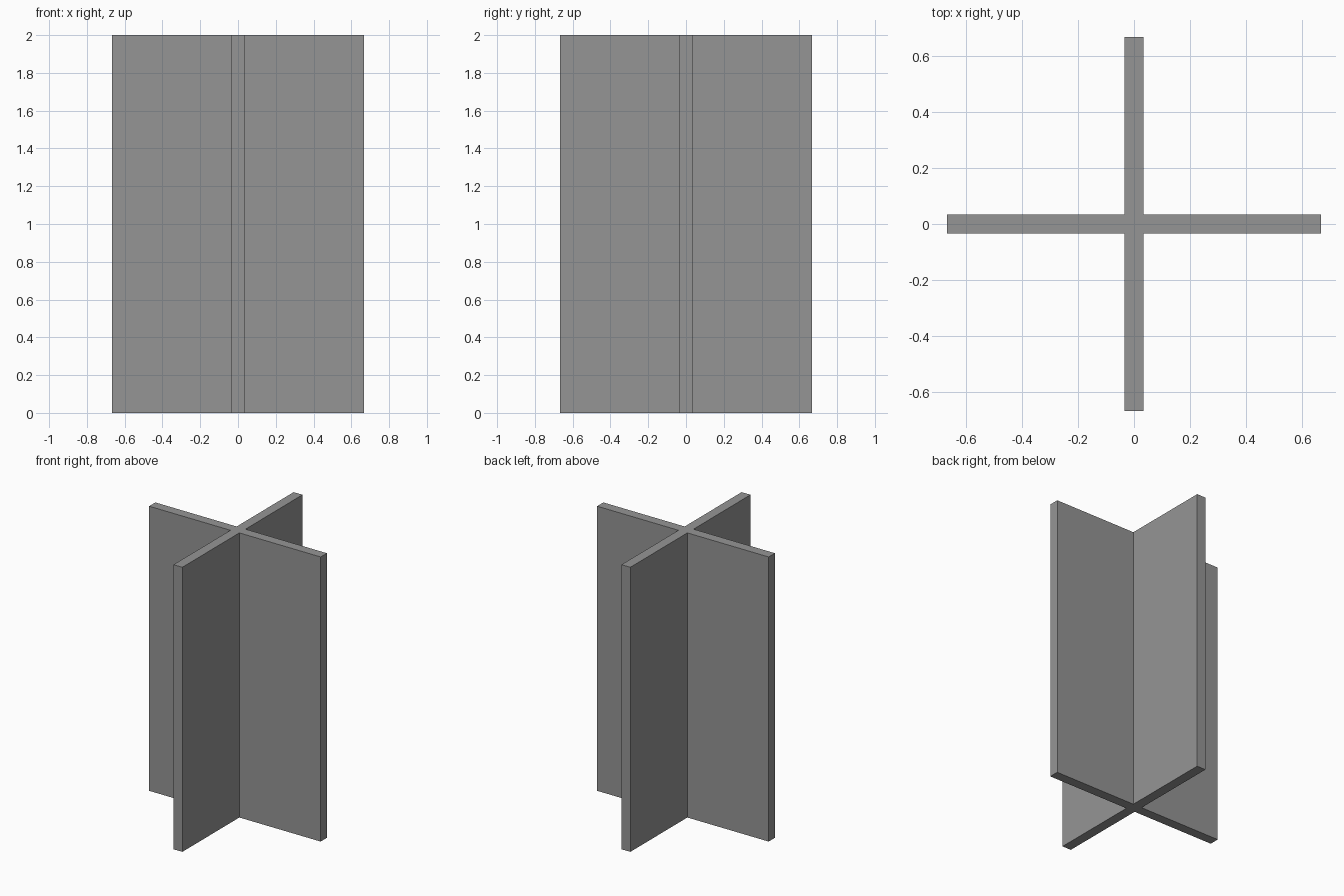
import bpy
import bmesh

if "Cube" in bpy.data.objects:
    bpy.data.objects.remove(bpy.data.objects["Cube"])

HALF_SPAN = 0.667
HALF_THICK = 0.0345
HEIGHT = 2.0

# Plus-shaped outline: one arm's three corners, turned four times
outline = []
arm = [(HALF_THICK, HALF_THICK), (HALF_THICK, HALF_SPAN), (-HALF_THICK, HALF_SPAN)]
for turn in range(4):
    outline += arm
    arm = [(-y, x) for x, y in arm]

# Extrude the outline straight up into a crossed-panel column
bm = bmesh.new()
base = bm.faces.new([bm.verts.new((x, y, 0)) for x, y in outline])
result = bmesh.ops.extrude_face_region(bm, geom=[base], use_keep_orig=True)
top = [v for v in result["geom"] if isinstance(v, bmesh.types.BMVert)]
bmesh.ops.translate(bm, verts=top, vec=(0, 0, HEIGHT))
bmesh.ops.recalc_face_normals(bm, faces=bm.faces)

mesh = bpy.data.meshes.new("crossed_panels")
bm.to_mesh(mesh)
bm.free()

# Dark grey finish
grey = bpy.data.materials.new("dark_grey")
grey.diffuse_color = (0.3, 0.3, 0.3, 1)
grey.use_nodes = True
grey.node_tree.nodes["Principled BSDF"].inputs["Base Color"].default_value = grey.diffuse_color
mesh.materials.append(grey)
bpy.context.collection.objects.link(bpy.data.objects.new("crossed_panels", mesh))
